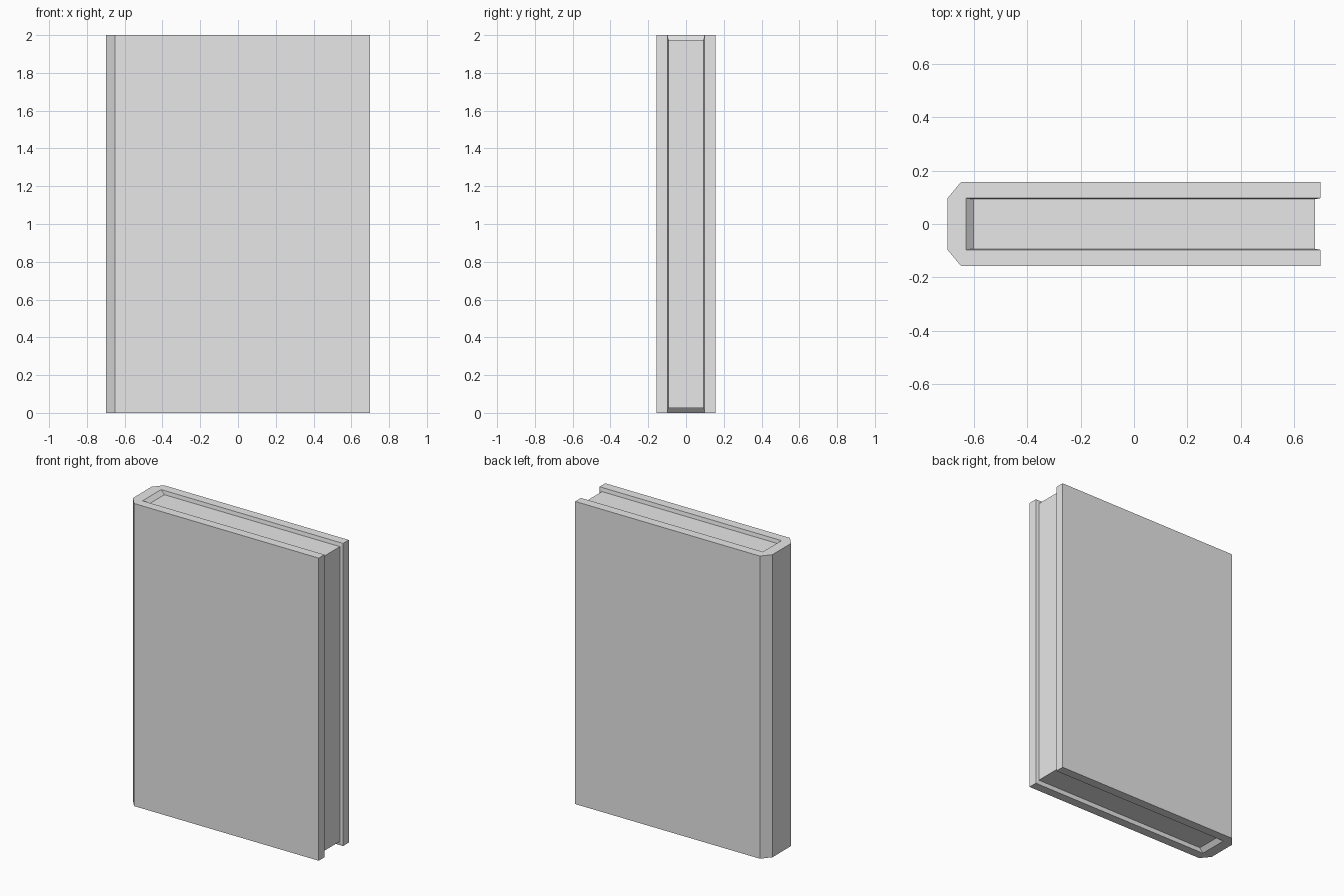
import bpy
import bmesh

if "Cube" in bpy.data.objects:
    bpy.data.objects.remove(bpy.data.objects["Cube"], do_unlink=True)

# Main dimensions
HEIGHT = 2.0
EDGE, SPINE = 0.70, -0.70       # outer x limits
HALF, INNER = 0.157, 0.097      # outer and inner half thickness
HOLLOW = -0.63                  # inside of the spine

grey = bpy.data.materials.new("plain_grey")
grey.use_nodes = True
grey.diffuse_color = (0.8, 0.8, 0.8, 1)
grey.node_tree.nodes["Principled BSDF"].inputs["Base Color"].default_value = (0.8, 0.8, 0.8, 1)


def finish(bm, name):
    bmesh.ops.recalc_face_normals(bm, faces=bm.faces)
    mesh = bpy.data.meshes.new(name)
    bm.to_mesh(mesh)
    bm.free()
    mesh.materials.append(grey)
    obj = bpy.data.objects.new(name, mesh)
    bpy.context.collection.objects.link(obj)
    return obj


# Cover: C-shaped profile with a chamfered spine, extruded upwards
half_profile = [(HOLLOW, INNER), (EDGE, INNER), (EDGE, HALF), (-0.65, HALF), (SPINE, INNER)]
profile = half_profile + [(x, -y) for x, y in reversed(half_profile)]
bm = bmesh.new()
base = bm.faces.new([bm.verts.new((x, y, 0)) for x, y in profile])
extruded = bmesh.ops.extrude_face_region(bm, geom=[base], use_keep_orig=True)
top_verts = [g for g in extruded["geom"] if isinstance(g, bmesh.types.BMVert)]
bmesh.ops.translate(bm, verts=top_verts, vec=(0, 0, HEIGHT))
finish(bm, "cover")

# Page block: fills the cover, its three open sides sunk in with sloped borders
bm = bmesh.new()
rim, sunk = {}, {}
for end in (0, 1):              # spine end, fore edge
    for side in (-1, 1):        # front, back
        for level in (0, 1):    # bottom, top
            key = (end, side, level)
            rim[key] = bm.verts.new(((HOLLOW, EDGE)[end], side * INNER, level * HEIGHT))
            sunk[key] = bm.verts.new(((-0.603, 0.68)[end], side * 0.093,
                                      (0.027, 1.975)[level]))


def strip(a, b):
    """Sloped border between the rim and the sunk edge."""
    bm.faces.new([rim[a], rim[b], sunk[b], sunk[a]])


for level in (0, 1):
    # Sunk top and bottom, with the slope beside the spine
    bm.faces.new([sunk[k] for k in ((0, -1, level), (1, -1, level), (1, 1, level), (0, 1, level))])
    strip((0, -1, level), (0, 1, level))
    for side in (-1, 1):
        strip((0, side, level), (1, side, level))
for side in (-1, 1):
    strip((1, side, 0), (1, side, 1))
    # Flat sides against the boards
    bm.faces.new([rim[k] for k in ((0, side, 0), (1, side, 0), (1, side, 1), (0, side, 1))])
# Sunk fore edge, and the back of the block against the spine
for end, corners in ((1, sunk), (0, rim)):
    bm.faces.new([corners[k] for k in ((end, -1, 0), (end, 1, 0), (end, 1, 1), (end, -1, 1))])
finish(bm, "pages")
